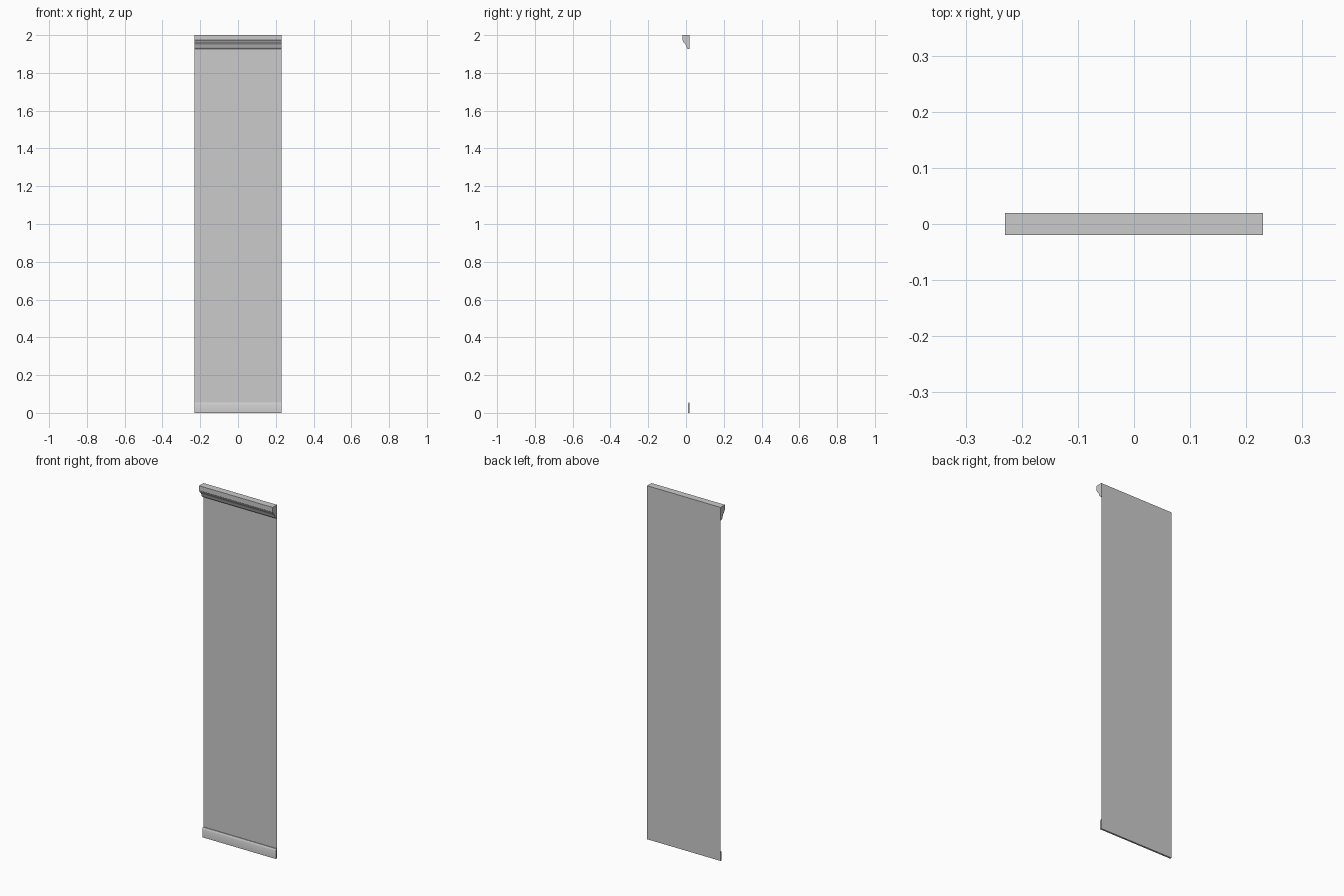
import bpy, bmesh

if "Cube" in bpy.data.objects:
    bpy.data.objects.remove(bpy.data.objects["Cube"])

HALF_W = 0.23   # half width of the panel
BACK = 0.0195   # wall plane depth


def add_object(name, bm):
    bmesh.ops.recalc_face_normals(bm, faces=bm.faces)
    mesh = bpy.data.meshes.new(name)
    bm.to_mesh(mesh)
    bm.free()
    obj = bpy.data.objects.new(name, mesh)
    bpy.context.collection.objects.link(obj)
    return obj


def extrude_profile(name, profile):
    """Sweep a closed (y, z) profile across the panel width."""
    bm = bmesh.new()
    face = bm.faces.new([bm.verts.new((-HALF_W, y, z)) for y, z in profile])
    ext = bmesh.ops.extrude_face_region(bm, geom=[face], use_keep_orig=True)
    verts = [g for g in ext["geom"] if isinstance(g, bmesh.types.BMVert)]
    bmesh.ops.translate(bm, verts=verts, vec=(2 * HALF_W, 0, 0))
    obj = add_object(name, bm)
    bpy.ops.object.select_all(action='DESELECT')
    obj.select_set(True)
    bpy.context.view_layer.objects.active = obj
    bpy.ops.object.shade_smooth_by_angle(angle=0.6)
    return obj


# Wall: a single flat sheet facing the front
bm = bmesh.new()
bm.faces.new([bm.verts.new(p) for p in (
    (-HALF_W, BACK, 0), (HALF_W, BACK, 0), (HALF_W, BACK, 2), (-HALF_W, BACK, 2))])
wall = add_object("wall_panel", bm)
if wall.data.polygons[0].normal.y > 0:
    wall.data.flip_normals()

# Crown moulding: fascia, cove and small bottom bead
extrude_profile("crown_moulding", [
    (BACK, 2.0), (-0.0195, 2.0), (-0.0195, 1.973), (-0.0165, 1.970),
    (-0.0155, 1.966), (-0.012, 1.961), (-0.006, 1.956), (-0.002, 1.950),
    (0.001, 1.943), (0.003, 1.935), (0.006, 1.930), (0.011, 1.926),
    (BACK, 1.926)])

# Baseboard with a chamfered top edge
extrude_profile("baseboard", [
    (BACK, 0.0), (0.0095, 0.0), (0.0095, 0.044), (0.012, 0.050),
    (0.015, 0.055), (BACK, 0.055)])
